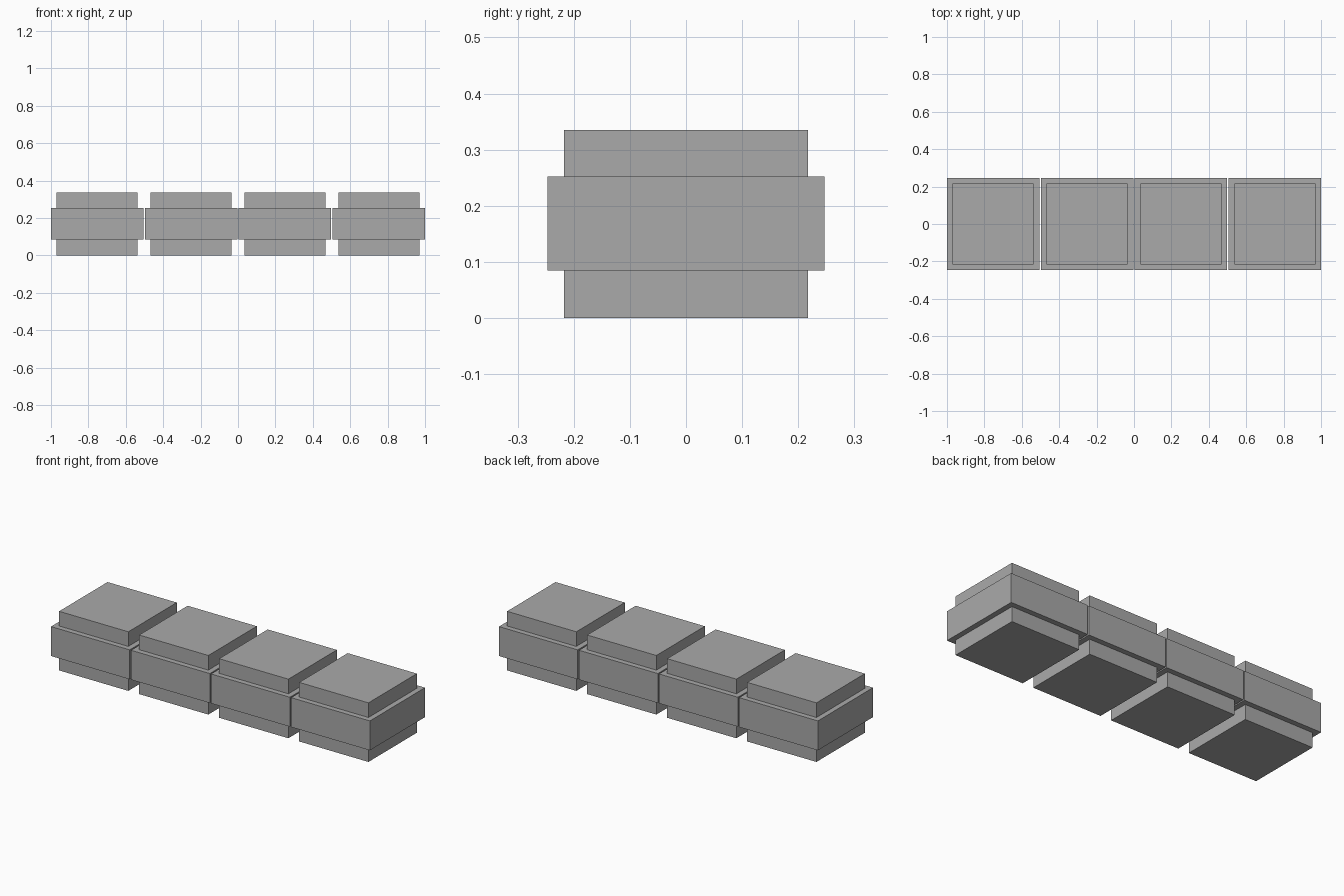
import bpy
import bmesh

cube = bpy.data.objects.get("Cube")
if cube:
    bpy.data.objects.remove(cube, do_unlink=True)

WIDE, NARROW = 0.247, 0.217
SPACING = 0.502
# Stepped outline of one block: half width and height, bottom to top
PROFILE = [(NARROW, 0), (NARROW, 0.085), (WIDE, 0.085),
           (WIDE, 0.252), (NARROW, 0.252), (NARROW, 0.335)]

grey = bpy.data.materials.new("plain_grey")
grey.use_nodes = True
color = (0.4, 0.4, 0.4, 1)
grey.diffuse_color = color
grey.node_tree.nodes["Principled BSDF"].inputs["Base Color"].default_value = color


def stepped_block_mesh():
    """Square rings joined by quads, capped at both ends."""
    bm = bmesh.new()
    corners = [(-1, -1), (1, -1), (1, 1), (-1, 1)]
    rings = [[bm.verts.new((sx * r, sy * r, z)) for sx, sy in corners]
             for r, z in PROFILE]
    for low, high in zip(rings, rings[1:]):
        for i in range(4):
            j = (i + 1) % 4
            bm.faces.new((low[i], low[j], high[j], high[i]))
    bm.faces.new(rings[0][::-1])
    bm.faces.new(rings[-1])
    bmesh.ops.recalc_face_normals(bm, faces=bm.faces)
    mesh = bpy.data.meshes.new("stepped_block")
    bm.to_mesh(mesh)
    bm.free()
    mesh.materials.append(grey)
    return mesh


# Row of four identical blocks with narrow gaps
block_mesh = stepped_block_mesh()
for n in range(4):
    block = bpy.data.objects.new(f"block_{n + 1}", block_mesh)
    block.location.x = (n - 1.5) * SPACING
    bpy.context.collection.objects.link(block)
